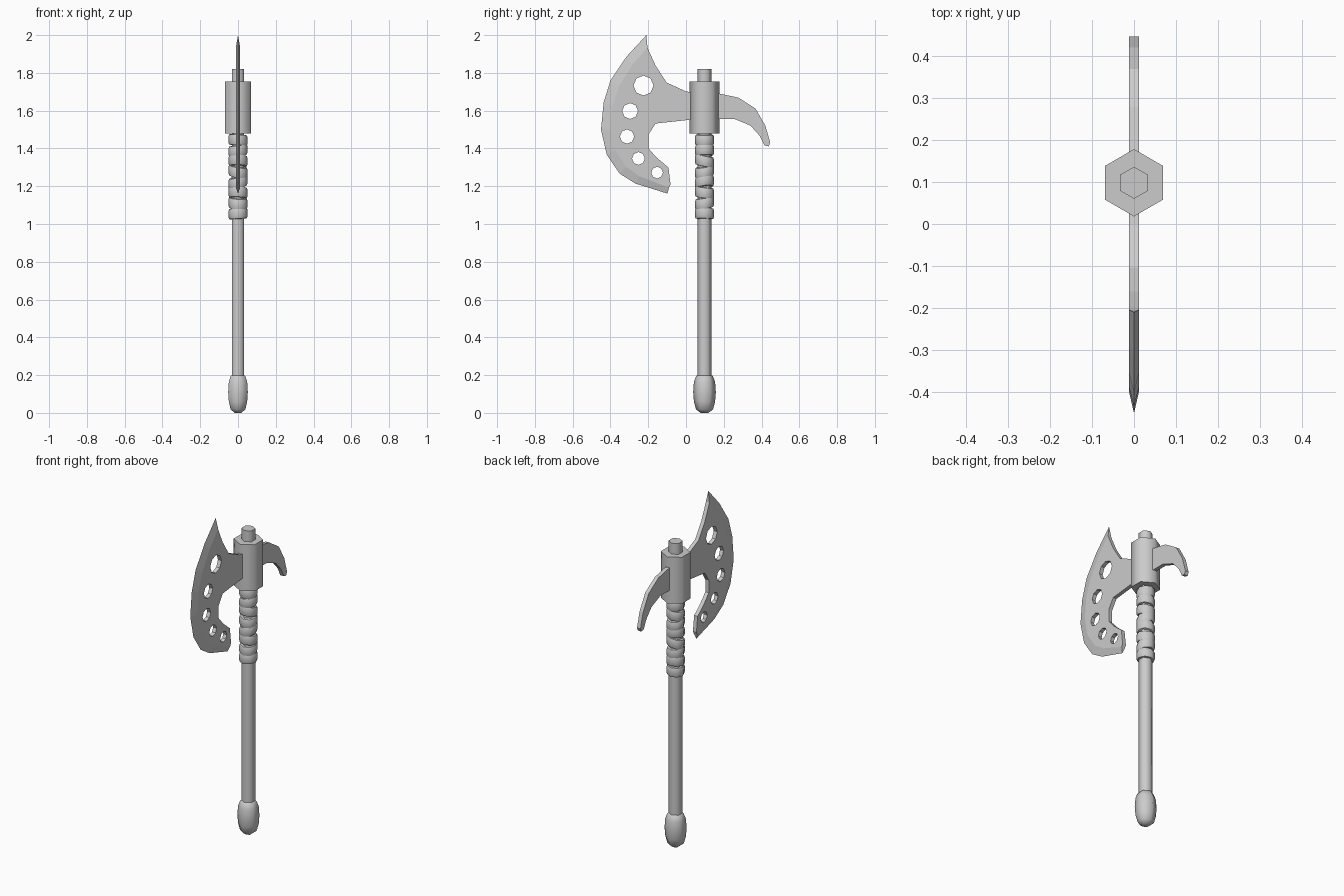
import bpy, bmesh, math, random
from mathutils import Vector, Matrix

if "Cube" in bpy.data.objects:
    bpy.data.objects.remove(bpy.data.objects["Cube"])

random.seed(4)
AXIS_Y = 0.098
HALF = 0.0115


def finish(name, bm, angle=None):
    bmesh.ops.recalc_face_normals(bm, faces=bm.faces)
    me = bpy.data.meshes.new(name)
    bm.to_mesh(me)
    bm.free()
    ob = bpy.data.objects.new(name, me)
    bpy.context.collection.objects.link(ob)
    if angle:
        bpy.ops.object.select_all(action='DESELECT')
        bpy.context.view_layer.objects.active = ob
        ob.select_set(True)
        bpy.ops.object.shade_smooth_by_angle(angle=math.radians(angle))
    return ob


def ring_verts(bm, r, z, sides, mat=Matrix()):
    # first corner points along +y
    return [bm.verts.new(mat @ Vector((r * math.sin(2 * math.pi * i / sides),
                                       r * math.cos(2 * math.pi * i / sides), z)))
            for i in range(sides)]


def bridge(bm, a, b):
    n = len(a)
    for i in range(n):
        bm.faces.new((a[i], a[(i + 1) % n], b[(i + 1) % n], b[i]))


def lathe(name, profile, sides=6):
    bm = bmesh.new()
    at = Matrix.Translation((0, AXIS_Y, 0))
    rings = [ring_verts(bm, r, z, sides, at) for r, z in profile]
    for a, b in zip(rings, rings[1:]):
        bridge(bm, a, b)
    bm.faces.new(rings[0])
    bm.faces.new(rings[-1])
    return finish(name, bm, 65)


# Shaft, pommel and head socket
lathe("shaft", [(0.038, 0.15), (0.038, 1.82)])
lathe("pommel", [(0.02, 0.0), (0.045, 0.018), (0.056, 0.06), (0.06, 0.11),
                 (0.056, 0.165), (0.044, 0.195), (0.036, 0.2)])
lathe("head_socket", [(0.08, 1.478), (0.08, 1.755)])

# Grip wrap: tilted overlapping leather bands
bm = bmesh.new()
section = [(0.034, -0.029), (0.047, -0.027), (0.051, -0.014), (0.051, 0.014),
           (0.047, 0.027), (0.034, 0.029)]
COUNT = 8
for k in range(COUNT):
    z = 1.055 + k * (1.445 - 1.055) / (COUNT - 1)
    tilt = math.radians(random.uniform(7, 15)) * (0.4 if k in (0, COUNT - 1) else 1)
    heading = k * 2.2 + random.uniform(-0.4, 0.4)
    shear = Matrix.Identity(4)
    shear[2][0] = math.tan(tilt) * math.cos(heading)
    shear[2][1] = math.tan(tilt) * math.sin(heading)
    mat = Matrix.Translation((0, AXIS_Y, z)) @ shear
    rings = [ring_verts(bm, r, h, 8, mat) for r, h in section]
    for i in range(len(rings)):
        bridge(bm, rings[i], rings[(i + 1) % len(rings)])
finish("grip_wrap", bm, 50)

# Blade: cutting edge, matching bevel line, and the inner outline
edge = [(-0.21, 2.0), (-0.315, 1.886), (-0.40, 1.76), (-0.436, 1.643), (-0.45, 1.50),
        (-0.42, 1.368), (-0.352, 1.267), (-0.267, 1.214), (-0.098, 1.161)]
bevel = [(-0.204, 1.935), (-0.285, 1.842), (-0.355, 1.728), (-0.388, 1.63), (-0.40, 1.50),
         (-0.376, 1.392), (-0.318, 1.304), (-0.245, 1.252), (-0.09, 1.192)]
inner = [(-0.082, 1.21), (-0.093, 1.299), (-0.156, 1.352), (-0.198, 1.40), (-0.198, 1.474),
         (-0.161, 1.532), (0.06, 1.556), (0.06, 1.69), (0.0, 1.702), (-0.103, 1.749),
         (-0.161, 1.839), (-0.196, 1.915)]
bm = bmesh.new()
rim = [bm.verts.new((0, y, z)) for y, z in edge]
sides = []
for x in (-HALF, HALF):
    vs = [bm.verts.new((x, y, z)) for y, z in bevel + inner]
    bm.faces.new(vs)
    for i in range(len(rim) - 1):
        bm.faces.new((rim[i], rim[i + 1], vs[i + 1], vs[i]))
    sides.append(vs)
a, b = sides
m = len(bevel)
for i in range(m - 1, len(a)):
    j = (i + 1) % len(a)
    bm.faces.new((a[i], a[j], b[j], b[i]))
bm.faces.new((rim[0], a[0], b[0]))
bm.faces.new((rim[-1], a[m - 1], b[m - 1]))
blade = finish("axe_blade", bm)

# Row of octagonal holes through the blade
bm = bmesh.new()
for y, z, r in [(-0.225, 1.733, 0.053), (-0.296, 1.598, 0.042), (-0.312, 1.463, 0.038),
                (-0.252, 1.347, 0.034), (-0.153, 1.272, 0.031)]:
    mat = Matrix.Translation((0, y, z)) @ Matrix.Rotation(math.pi / 2, 4, 'Y')
    bmesh.ops.create_cone(bm, cap_ends=True, segments=8, radius1=r, radius2=r,
                          depth=0.2, matrix=mat)
cutter = finish("hole_cutter", bm)
cutter.hide_render = True
cutter.hide_viewport = True
mod = blade.modifiers.new("holes", 'BOOLEAN')
mod.operation = 'DIFFERENCE'
mod.solver = 'EXACT'
mod.object = cutter

# Curved back spike
spike = [(0.13, 1.70), (0.178, 1.69), (0.278, 1.669), (0.368, 1.611), (0.42, 1.521),
         (0.446, 1.431), (0.437, 1.411), (0.415, 1.416), (0.389, 1.468), (0.341, 1.521),
         (0.257, 1.556), (0.13, 1.556)]
bm = bmesh.new()
a, b = [[bm.verts.new((x, y, z)) for y, z in spike] for x in (-HALF, HALF)]
bm.faces.new(a)
bm.faces.new(b)
bridge(bm, a, b)
finish("back_spike", bm)
